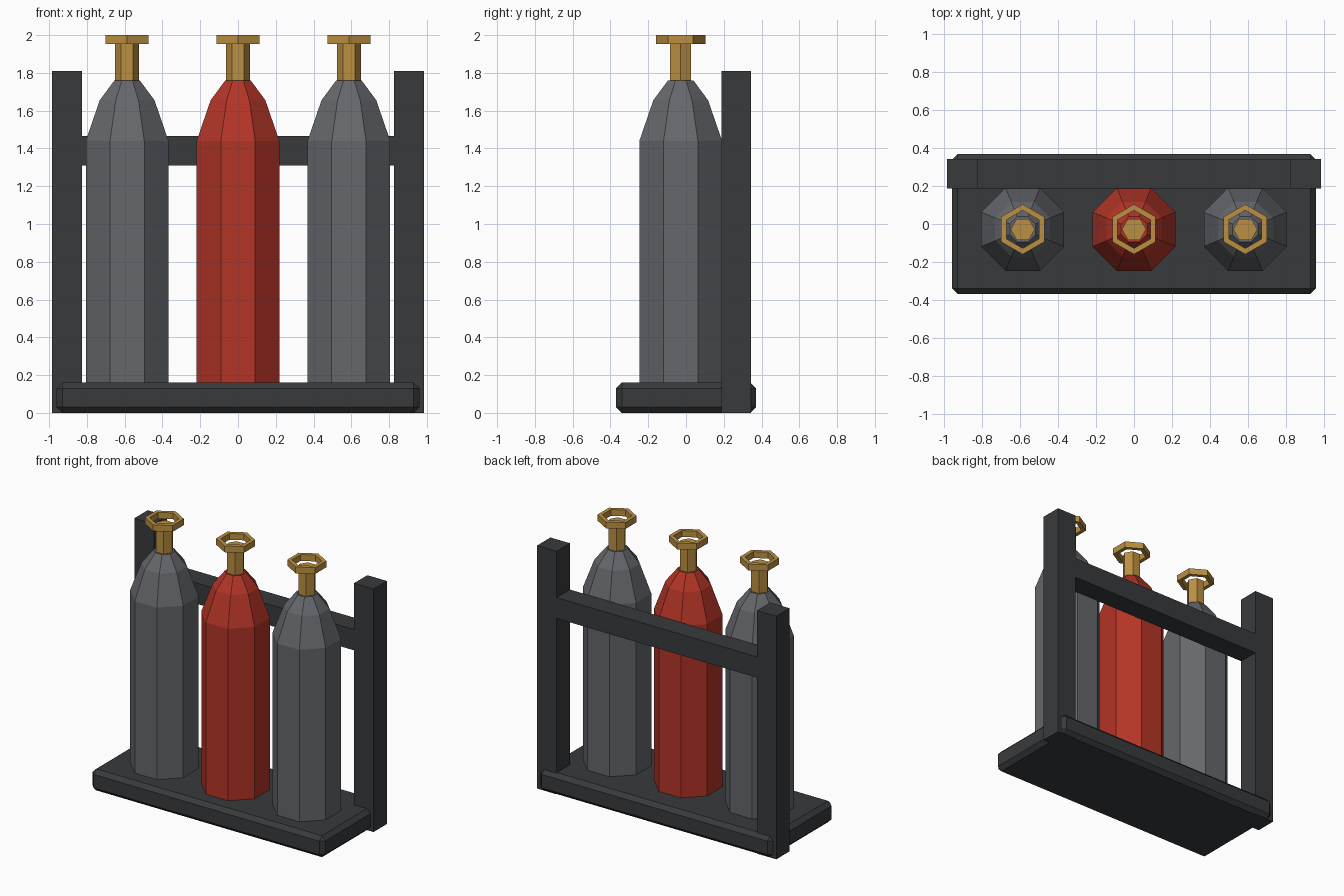
import bpy, bmesh
from math import pi, cos, sin

if "Cube" in bpy.data.objects:
    bpy.data.objects.remove(bpy.data.objects["Cube"])


def material(name, rgb):
    m = bpy.data.materials.new(name)
    m.diffuse_color = (*rgb, 1)
    m.use_nodes = True
    m.node_tree.nodes["Principled BSDF"].inputs["Base Color"].default_value = m.diffuse_color
    return m


RED = material("red_paint", (0.45, 0.035, 0.02))
BRASS = material("brass", (0.5, 0.28, 0.055))
DARK = material("dark_steel", (0.04, 0.042, 0.046))
STEEL = material("grey_steel", (0.13, 0.135, 0.15))


def make_object(name, bm, mat):
    bmesh.ops.recalc_face_normals(bm, faces=bm.faces)
    me = bpy.data.meshes.new(name)
    bm.to_mesh(me)
    bm.free()
    me.materials.append(mat)
    ob = bpy.data.objects.new(name, me)
    bpy.context.collection.objects.link(ob)
    return ob


def box(name, lo, hi, mat, bevel=0):
    bm = bmesh.new()
    bmesh.ops.create_cube(bm, size=1)
    for v in bm.verts:
        v.co = [(a + b) / 2 + c * (b - a) for a, b, c in zip(lo, hi, v.co)]
    ob = make_object(name, bm, mat)
    if bevel:
        mod = ob.modifiers.new("bevel", 'BEVEL')
        mod.width, mod.segments = bevel, 1
    return ob


def lathe(name, profile, sides, turn, at, mat, closed=False):
    """Flat-sided turned shape from (radius, z) points; closed makes a ring."""
    bm = bmesh.new()
    rings = [[bm.verts.new((at[0] + r * cos(turn + 2 * pi * i / sides),
                            at[1] + r * sin(turn + 2 * pi * i / sides), z))
              for i in range(sides)] for r, z in profile]
    pairs = list(zip(rings, rings[1:]))
    if closed:
        pairs.append((rings[-1], rings[0]))
    else:
        bm.faces.new(rings[0])
        bm.faces.new(rings[-1])
    for a, b in pairs:
        for i in range(sides):
            j = (i + 1) % sides
            bm.faces.new((a[i], a[j], b[j], b[i]))
    return make_object(name, bm, mat)


# Rack: chamfered base, two rear posts and a cross rail
box("base", (-0.96, -0.37, 0), (0.96, 0.37, 0.16), DARK, bevel=0.03)
for side, x in (("left", -0.905), ("right", 0.905)):
    box(f"{side}_post", (x - 0.08, 0.188, 0), (x + 0.08, 0.344, 1.81), DARK)
box("cross_rail", (-0.83, 0.188, 1.31), (0.83, 0.344, 1.465), DARK)

# Gas cylinders, each with a valve stem and an open ring handwheel
Y = -0.028
for side, x, mat in (("left", -0.587, STEEL), ("middle", 0, RED), ("right", 0.587, STEEL)):
    lathe(f"{side}_cylinder",
          [(0.237, 0.15), (0.237, 1.44), (0.157, 1.655), (0.073, 1.76)],
          8, pi / 8, (x, Y), mat)
    lathe(f"{side}_valve_stem", [(0.064, 1.74), (0.064, 1.955)], 6, 0, (x, Y), BRASS)
    lathe(f"{side}_handwheel",
          [(0.132, 1.953), (0.132, 2.0), (0.1, 2.0), (0.1, 1.953)],
          6, pi / 6, (x, Y), BRASS, closed=True)
